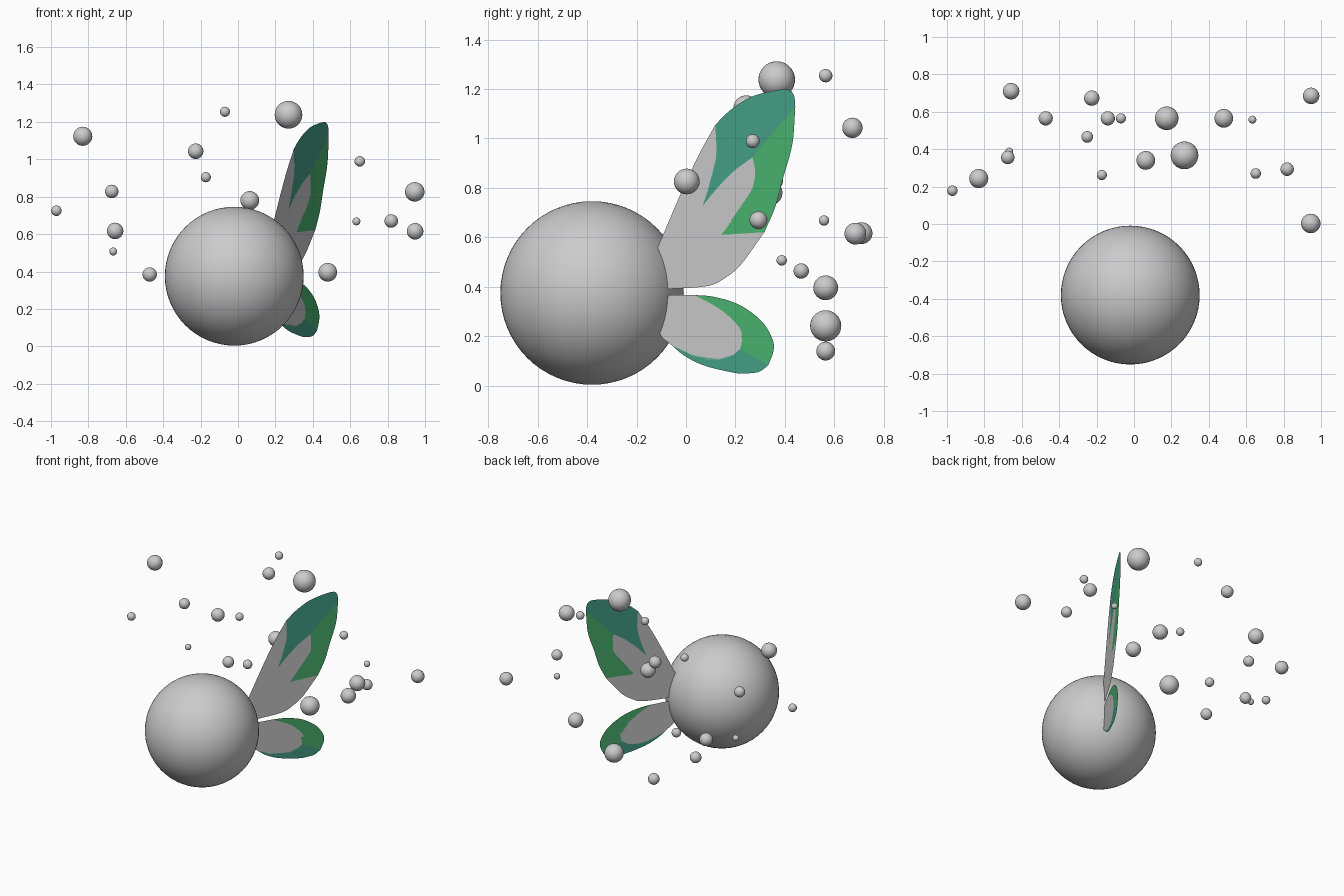
import bpy, bmesh
from mathutils import Vector

if "Cube" in bpy.data.objects:
    bpy.data.objects.remove(bpy.data.objects["Cube"])

TEAL = (0.06, 0.36, 0.25, 1)
GREEN = (0.07, 0.46, 0.16, 1)


def material(name, color):
    m = bpy.data.materials.new(name)
    m.diffuse_color = color
    m.use_nodes = True
    m.node_tree.nodes["Principled BSDF"].inputs["Base Color"].default_value = m.diffuse_color
    return m


MATS = {"teal": material("teal", TEAL), "green": material("green", GREEN), "grey": None}


def ball(name, loc, r, seg):
    bpy.ops.mesh.primitive_uv_sphere_add(segments=seg, ring_count=seg // 2, radius=r, location=loc)
    ob = bpy.context.object
    ob.name = name
    bpy.ops.object.shade_smooth()
    return ob


def smooth(pts, n=6):
    """Catmull-Rom curve through 2D points."""
    p = [Vector(q) for q in pts]
    p = [2 * p[0] - p[1]] + p + [2 * p[-1] - p[-2]]
    out = []
    for a, b, c, d in zip(p, p[1:], p[2:], p[3:]):
        for i in range(n):
            t = i / n
            out.append(0.5 * (2 * b + (c - a) * t + (2 * a - 5 * b + 4 * c - d) * t * t
                              + (3 * b - a - 3 * c + d) * t ** 3))
    return out + [p[-2]]


def cell(name, color, *arcs):
    """Flat wing panel bounded by (y, z) arcs, on a vertical plane 30 degrees off y."""
    loop = []
    for arc in arcs:
        for q in arc:
            if not loop or (q - loop[-1]).length > 1e-4:
                loop.append(q)
    if (loop[0] - loop[-1]).length < 1e-4:
        loop.pop()
    bm = bmesh.new()
    f = bm.faces.new([bm.verts.new((0.23 + 0.577 * q.x, q.x, q.y)) for q in loop])
    bmesh.ops.triangulate(bm, faces=[f])
    bmesh.ops.recalc_face_normals(bm, faces=bm.faces)
    if bm.faces[:][0].normal.x < 0:
        bmesh.ops.reverse_faces(bm, faces=bm.faces[:])
    me = bpy.data.meshes.new(name)
    bm.to_mesh(me)
    bm.free()
    ob = bpy.data.objects.new(name, me)
    bpy.context.collection.objects.link(ob)
    if MATS[color]:
        me.materials.append(MATS[color])


def rev(a):
    return a[::-1]


# Body
ball("body", (-0.02, -0.38, 0.375), 0.371, 64)

# Upper wing: outline arcs and veins
root = (-0.19, 0.385)
lead = smooth([root, (-0.115, 0.552), (-0.026, 0.766), (0.05, 0.93), (0.119, 1.056)])
tip = smooth([(0.119, 1.056), (0.18, 1.115), (0.257, 1.165), (0.34, 1.19), (0.41, 1.198),
              (0.436, 1.175), (0.442, 1.129)])
side_a = smooth([(0.442, 1.129), (0.43, 0.976), (0.39, 0.831)])
side_b = smooth([(0.39, 0.831), (0.36, 0.72), (0.317, 0.621)])
trail = smooth([(0.317, 0.621), (0.224, 0.492), (0.16, 0.437), (0.087, 0.403), (-0.08, 0.391), root])
vein_top = smooth([(0.119, 1.056), (0.122, 0.93), (0.1, 0.83), (0.067, 0.727)])
vein_up = smooth([(0.067, 0.727), (0.127, 0.80), (0.19, 0.865), (0.269, 0.924)])
vein_in = smooth([(0.269, 0.924), (0.28, 0.86), (0.269, 0.798)])
vein_low = smooth([(0.269, 0.798), (0.21, 0.70), (0.143, 0.61)])
spoke_a = smooth([root, (0.067, 0.727)], 1)
spoke_b = smooth([root, (0.143, 0.61)], 1)
spoke_tip = smooth([(0.442, 1.129), (0.269, 0.924)], 1)
bar_mid = smooth([(0.269, 0.798), (0.39, 0.831)], 1)
bar_low = smooth([(0.143, 0.61), (0.317, 0.621)], 1)

cell("upper_wing_front_panel", "grey", lead, vein_top, rev(spoke_a))
cell("upper_wing_tip_panel", "teal", tip, spoke_tip, rev(vein_up), rev(vein_top))
cell("upper_wing_middle_panel", "grey", spoke_a, vein_up, vein_in, vein_low, rev(spoke_b))
cell("upper_wing_outer_panel", "green", side_a, rev(bar_mid), rev(vein_in), rev(spoke_tip))
cell("upper_wing_rear_panel", "green", side_b, rev(bar_low), rev(vein_low), bar_mid)
cell("upper_wing_base_panel", "grey", spoke_b, bar_low, trail)

# Lower wing
low_root = (-0.19, 0.36)
low_base_top = smooth([low_root, (-0.08, 0.367), (0.034, 0.367)])
low_top = smooth([(0.034, 0.367), (0.115, 0.359), (0.216, 0.327), (0.305, 0.262), (0.349, 0.19),
                  (0.354, 0.141), (0.333, 0.083)])
low_bottom = smooth([(0.333, 0.083), (0.297, 0.057), (0.25, 0.05), (0.196, 0.052), (0.075, 0.081),
                     (-0.006, 0.121), (-0.059, 0.165)])
low_in_top = smooth([(0.034, 0.367), (0.135, 0.311), (0.204, 0.25), (0.228, 0.202), (0.22, 0.149)])
low_in_bottom = smooth([(0.22, 0.149), (0.176, 0.117), (0.103, 0.105), (0.014, 0.125), (-0.059, 0.165)])
low_base_bottom = smooth([(-0.059, 0.165), (-0.107, 0.21), low_root])
low_bar = smooth([(0.333, 0.083), (0.22, 0.149)], 1)

cell("lower_wing_inner_panel", "grey", low_base_top, low_in_top, low_in_bottom, low_base_bottom)
cell("lower_wing_upper_rim", "green", low_top, low_bar, rev(low_in_top))
cell("lower_wing_lower_rim", "teal", low_bottom, rev(low_in_bottom), rev(low_bar))

# Floating droplets: x, y, z, radius
drops = [
    (-0.83, 0.243, 1.123, 0.051), (-0.07, 0.565, 1.254, 0.027), (0.27, 0.367, 1.238, 0.074),
    (-0.226, 0.673, 1.043, 0.041), (-0.172, 0.262, 0.904, 0.027), (0.651, 0.27, 0.989, 0.028),
    (-0.675, 0.356, 0.828, 0.036), (-0.667, 0.387, 0.507, 0.021), (-0.971, 0.178, 0.725, 0.028),
    (-0.657, 0.71, 0.617, 0.044), (-0.472, 0.565, 0.384, 0.038), (0.48, 0.565, 0.396, 0.05),
    (0.063, 0.34, 0.78, 0.05), (0.945, 0.003, 0.826, 0.052), (0.819, 0.293, 0.67, 0.036),
    (0.947, 0.685, 0.615, 0.044), (0.633, 0.558, 0.668, 0.021), (-0.14, 0.565, 0.14, 0.038),
    (-0.25, 0.466, 0.464, 0.031), (0.175, 0.565, 0.242, 0.063),
]
for i, (x, y, z, r) in enumerate(drops):
    ball(f"droplet_{i + 1}", (x, y, z), r, 32)
